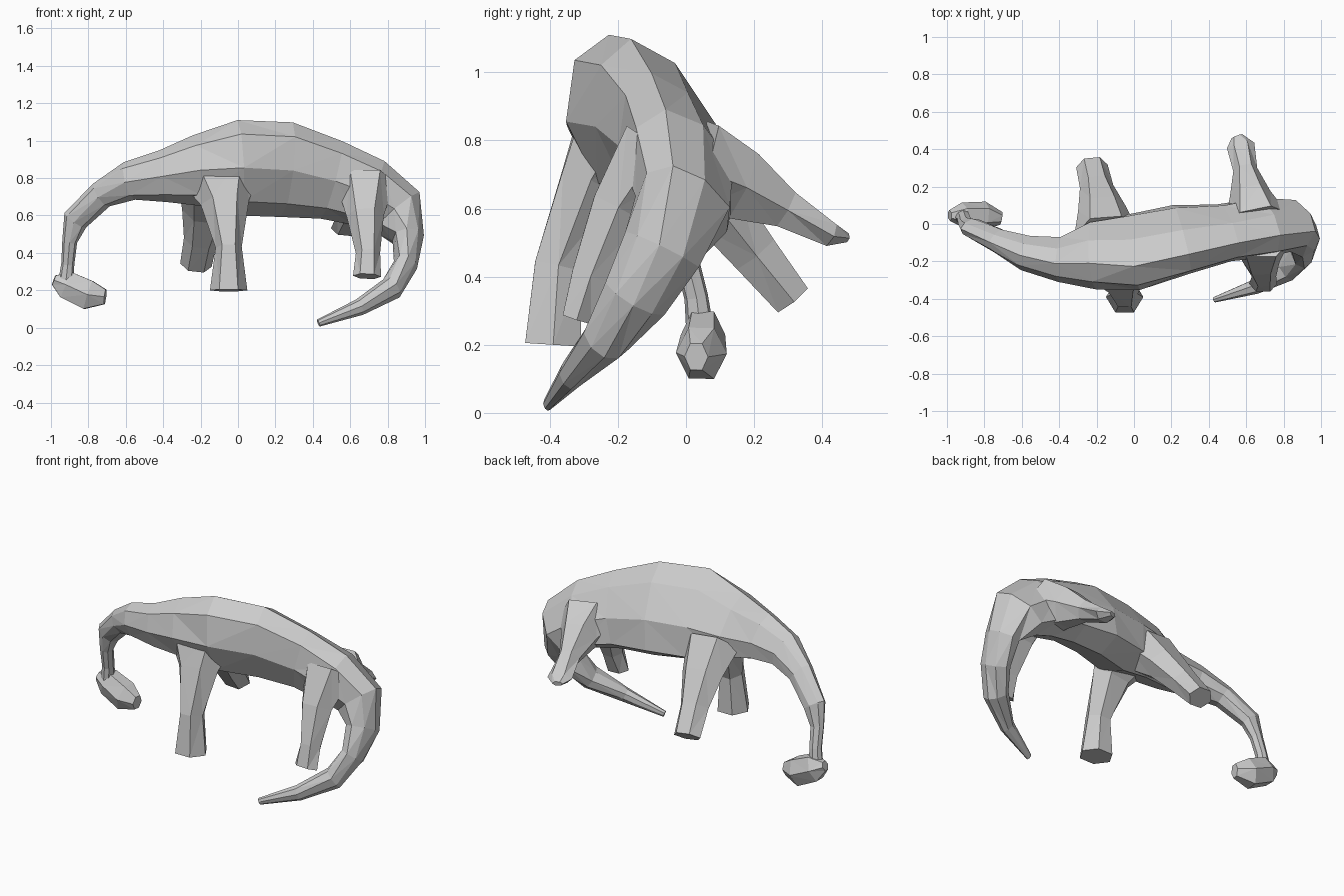
import bpy, bmesh, math
from mathutils import Vector

cube = bpy.data.objects.get("Cube")
if cube:
    bpy.data.objects.remove(cube)

grey = bpy.data.materials.new("stone_grey")
grey.use_nodes = True
GREY = (0.6, 0.6, 0.6, 1)
grey.diffuse_color = GREY
grey.node_tree.nodes["Principled BSDF"].inputs["Base Color"].default_value = GREY


def loft(name, stations, side, sides, lean=0.0, taper=0.0):
    """Faceted tube through stations (x, y, z, half width, half depth)."""
    bm = bmesh.new()
    centres = [Vector(s[:3]) for s in stations]
    rings = []
    for i, s in enumerate(stations):
        ahead = centres[min(i + 1, len(centres) - 1)]
        tangent = (ahead - centres[max(i - 1, 0)]).normalized()
        across = (side - tangent * side.dot(tangent)).normalized()
        up = tangent.cross(across)
        ring = []
        for k in range(sides):
            a = math.tau * k / sides
            width = s[3] * (1 - taper * math.sin(a))
            p = centres[i] + across * width * math.cos(a) + up * s[4] * math.sin(a)
            p.y -= lean * s[4] ** 2 * math.sin(a)
            ring.append(bm.verts.new(p))
        rings.append(ring)
    for r, q in zip(rings, rings[1:]):
        for k in range(sides):
            n = (k + 1) % sides
            bm.faces.new((r[k], r[n], q[n], q[k]))
    bm.faces.new(rings[0])
    bm.faces.new(rings[-1])
    bmesh.ops.triangulate(bm, faces=bm.faces[:])
    bmesh.ops.recalc_face_normals(bm, faces=bm.faces[:])
    mesh = bpy.data.meshes.new(name)
    bm.to_mesh(mesh)
    bm.free()
    mesh.materials.append(grey)
    obj = bpy.data.objects.new(name, mesh)
    bpy.context.collection.objects.link(obj)


X, Y = Vector((1, 0, 0)), Vector((0, 1, 0))

# Neck, trunk and tail in one sweep
loft("body", [
    (-.92, .04, .25, .04, .04),
    (-.91, .03, .34, .035, .035),
    (-.90, 0, .46, .035, .04),
    (-.87, -.02, .575, .05, .07),
    (-.73, -.09, .71, .065, .075),
    (-.58, -.155, .785, .095, .105),
    (-.40, -.19, .81, .12, .14),
    (-.22, -.17, .84, .18, .19),
    (0, -.155, .855, .2, .255),
    (.26, -.09, .845, .18, .255),
    (.5, -.05, .79, .15, .215),
    (.7, -.02, .72, .16, .19),
    (.85, -.01, .62, .14, .16),
    (.91, -.07, .48, .12, .085),
    (.895, -.15, .335, .1, .065),
    (.82, -.235, .21, .075, .065),
    (.65, -.335, .11, .04, .045),
    (.43, -.405, .025, .015, .02)], Y, 8, 1.1, .18)

# Head hangs forward from the end of the neck
loft("head", [
    (-.985, .045, .255, .03, .03),
    (-.92, .05, .23, .065, .085),
    (-.80, .045, .175, .075, .09),
    (-.71, .03, .165, .035, .045)], Y, 6)

# Legs, each from inside the trunk down to the foot
legs = {
    "front_right_leg": [(-.1, -.19, .84, .24, .15), (-.07, -.285, .67, .13, .1),
                        (-.05, -.375, .43, .07, .08), (-.05, -.39, .2, .1, .095)],
    "front_left_leg": [(-.15, -.05, .75, .17, .14), (-.17, .08, .62, .13, .1),
                       (-.2, .2, .47, .09, .08), (-.225, .31, .335, .085, .065)],
    "hind_right_leg": [(.68, -.08, .78, .16, .13), (.68, -.2, .6, .1, .09),
                       (.695, -.28, .4, .065, .065), (.69, -.32, .275, .075, .05)],
    "hind_left_leg": [(.65, .03, .72, .17, .16), (.62, .16, .67, .11, .12),
                      (.595, .29, .6, .065, .065), (.57, .42, .525, .075, .04),
                      (.55, .47, .515, .03, .015)],
}
for name, stations in legs.items():
    loft(name, stations, X, 6)
